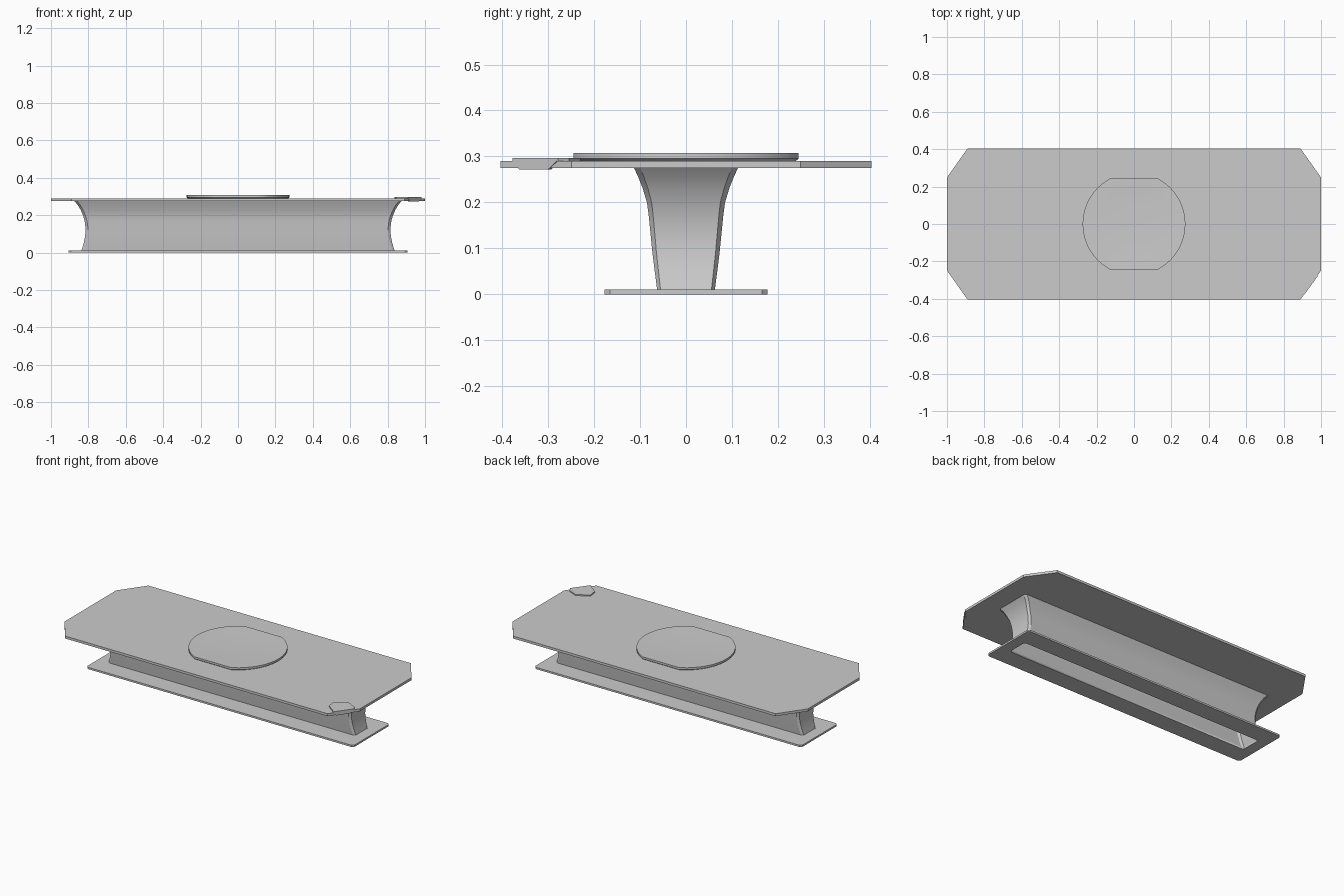
import bpy, bmesh, math

if "Cube" in bpy.data.objects:
    bpy.data.objects.remove(bpy.data.objects["Cube"])


def octagon(hx, hy, cx, cy):
    """Rectangle outline with cut corners, counter-clockwise."""
    return [(hx, cy - hy), (hx, hy - cy), (hx - cx, hy), (cx - hx, hy),
            (-hx, hy - cy), (-hx, cy - hy), (cx - hx, -hy), (hx - cx, -hy)]


def loft(name, rings, cap_bottom=True, cap_top=True, closed=False, smooth=35):
    """Skin a stack of (outline, z) rings; closed joins the last ring to the first."""
    bm = bmesh.new()
    loops = [[bm.verts.new((x, y, z)) for x, y in pts] for pts, z in rings]
    pairs = list(zip(loops, loops[1:]))
    if closed:
        pairs.append((loops[-1], loops[0]))
    for a, b in pairs:
        n = len(a)
        for i in range(n):
            j = (i + 1) % n
            bm.faces.new((a[i], a[j], b[j], b[i]))
    if not closed and cap_bottom:
        bm.faces.new(loops[0][::-1])
    if not closed and cap_top:
        bm.faces.new(loops[-1])
    bmesh.ops.recalc_face_normals(bm, faces=bm.faces)
    for f in bm.faces:
        f.smooth = True
    me = bpy.data.meshes.new(name)
    bm.to_mesh(me)
    bm.free()
    me.set_sharp_from_angle(angle=math.radians(smooth))
    ob = bpy.data.objects.new(name, me)
    bpy.context.collection.objects.link(ob)
    return ob


# Table top with cut corners
top = octagon(1.0, 0.404, 0.11, 0.155)
loft("table_top", [(top, 0.275), (top, 0.29)])

# Flared hollow pedestal, open at the bottom: (z, half length, half width)
profile = [(0.011, 0.837, 0.063), (0.05, 0.825, 0.068), (0.09, 0.817, 0.073),
           (0.13, 0.815, 0.077), (0.17, 0.82, 0.081), (0.2, 0.829, 0.085),
           (0.23, 0.842, 0.094), (0.255, 0.857, 0.104), (0.275, 0.874, 0.113)]
loft("pedestal", [(octagon(hx, hy, 0.013, hy * 0.12), z) for z, hx, hy in profile],
     cap_bottom=False, cap_top=False, smooth=25)

# Base plate: a frame whose opening matches the pedestal foot
outer = octagon(0.905, 0.177, 0.012, 0.012)
inner = octagon(0.837, 0.063, 0.013, 0.0075)
loft("base_plate", [(outer, 0.0), (outer, 0.011), (inner, 0.011), (inner, 0.0)], closed=True)


# Shallow round dish with two flattened sides
def dish_ring(s):
    return [(s * 0.275 * math.cos(t), s * max(-0.245, min(0.245, 0.275 * math.sin(t))))
            for t in (2 * math.pi * i / 40 for i in range(40))]


loft("center_dish", [(dish_ring(s), z) for s, z in
                     [(0.97, 0.289), (1, 0.295), (1, 0.307), (0.98, 0.307),
                      (0.7, 0.3035), (0.4, 0.302), (0.1, 0.3015)]])

# Small corner tab lying on the top, with a lip over the cut edge
tab = [(0.911, -0.375), (0.981, -0.279), (0.968, -0.255),
       (0.91, -0.23), (0.836, -0.27), (0.845, -0.325)]
loft("corner_tab", [(tab, 0.289), (tab, 0.297)])
lip_top = [(0.911, -0.377), (0.981, -0.281), (0.971, -0.274), (0.901, -0.37)]
lip_low = [(0.921, -0.363), (0.967, -0.3), (0.957, -0.293), (0.911, -0.356)]
loft("corner_tab_lip", [(lip_low, 0.272), (lip_top, 0.29), (lip_top, 0.297)])
